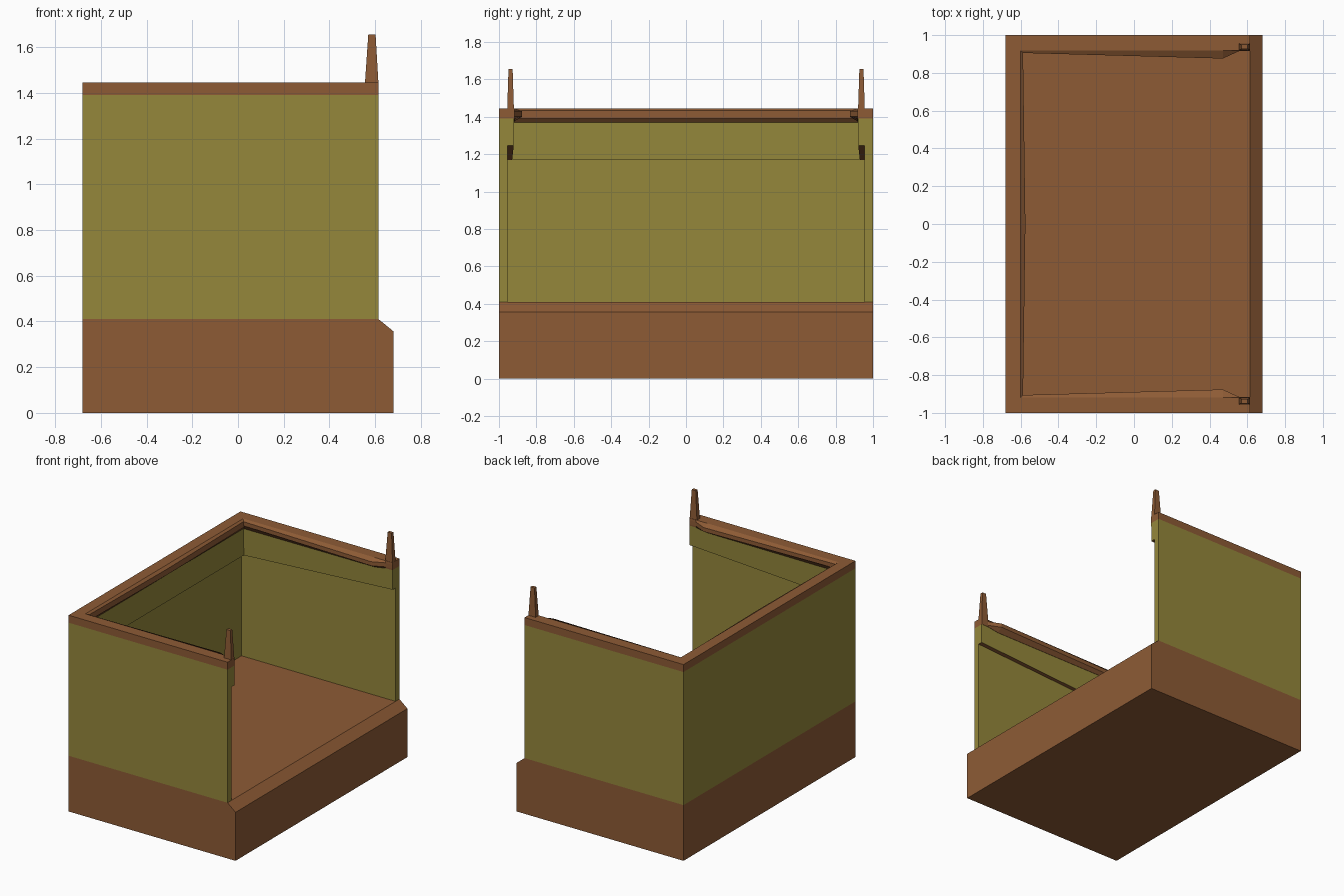
import bpy, bmesh

cube = bpy.data.objects.get("Cube")
if cube:
    bpy.data.objects.remove(cube, do_unlink=True)


def material(name, rgb):
    m = bpy.data.materials.new(name)
    m.use_nodes = True
    m.diffuse_color = (*rgb, 1)
    m.node_tree.nodes["Principled BSDF"].inputs["Base Color"].default_value = (*rgb, 1)
    return m


BROWN = material("brown", (0.27, 0.105, 0.036))
OLIVE = material("olive", (0.30, 0.245, 0.044))


def loft(name, rings, mats, rule=None):
    """Skin matching closed rings of points, with capped ends."""
    bm = bmesh.new()
    loops = [[bm.verts.new(p) for p in ring] for ring in rings]
    n = len(loops[0])
    for a, b in zip(loops, loops[1:]):
        for i in range(n):
            j = (i + 1) % n
            bm.faces.new((a[i], a[j], b[j], b[i]))
    bm.faces.new(loops[0])
    bm.faces.new(loops[-1])
    bmesh.ops.recalc_face_normals(bm, faces=bm.faces)
    bm.normal_update()
    if rule:
        for f in bm.faces:
            f.material_index = rule(f)
    mesh = bpy.data.meshes.new(name)
    bm.to_mesh(mesh)
    bm.free()
    for m in mats:
        mesh.materials.append(m)
    ob = bpy.data.objects.new(name, mesh)
    bpy.context.collection.objects.link(ob)
    return ob


BACK, FRONT = -0.68, 0.615          # wall extent along x
FLOOR, BAND, TOP = 0.41, 1.39, 1.445


def underside(f):
    # the underside of the overhanging ledge is brown
    return 1 if f.normal.z < -0.7 and f.calc_center_median().z > 1 else 0


# Base block with a sloped sill on the open side
sill = [(BACK, 0), (0.68, 0), (0.68, 0.357), (FRONT, FLOOR), (BACK, FLOOR)]
loft("base", [[(x, y, z) for x, z in sill] for y in (-1, 1)], [BROWN])

# Back wall: thin below, thicker above the ledge
back = [(BACK, FLOOR), (BACK, BAND), (-0.60, BAND), (-0.603, 1.17), (-0.64, 1.17), (-0.64, FLOOR)]
loft("back_wall", [[(x, y, z) for x, z in back] for y in (-0.96, 0.96)], [OLIVE, BROWN], underside)

# Back rim with a bevelled inner lip
rings = []
for y, lip in ((-0.94, -0.588), (0, -0.575), (0.94, -0.588)):
    outline = [(BACK, BAND), (BACK, TOP), (-0.60, TOP), (lip, 1.432), (lip, 1.39), (-0.60, 1.37)]
    rings.append([(x, y, z) for x, z in outline])
loft("back_rim", rings, [BROWN])

for side, s in (("left", 1), ("right", -1)):
    # Side wall: the ledge rises toward the open end
    rings = []
    for x, ledge, inner in ((BACK, 1.165, 0.93), (FRONT, 1.245, 0.921)):
        outline = [(1, FLOOR), (1, BAND), (0.92, BAND), (inner, ledge), (0.955, ledge), (0.955, FLOOR)]
        rings.append([(x, s * y, z) for y, z in outline])
    loft(side + "_wall", rings, [OLIVE, BROWN], underside)

    # Side rim: the inner lip widens, then fades out beside the post
    rings = []
    for x, lip, low in ((BACK, 0.908, 1.372), (0.47, 0.876, 1.375), (0.56, 0.917, BAND), (FRONT, 0.917, BAND)):
        outline = [(1, BAND), (1, TOP), (0.918, TOP), (lip, 1.43), (lip, 1.4), (0.918, low)]
        rings.append([(x, s * y, z) for y, z in outline])
    loft(side + "_rim", rings, [BROWN])

    # Tapered post on the open end
    rings = []
    for z, x0, x1, half in ((TOP - 0.01, 0.555, FRONT, 0.018), (1.655, 0.57, 0.602, 0.011)):
        ys = (s * (0.938 - half), s * (0.938 + half))
        rings.append([(x0, ys[0], z), (x1, ys[0], z), (x1, ys[1], z), (x0, ys[1], z)])
    loft(side + "_post", rings, [BROWN])
